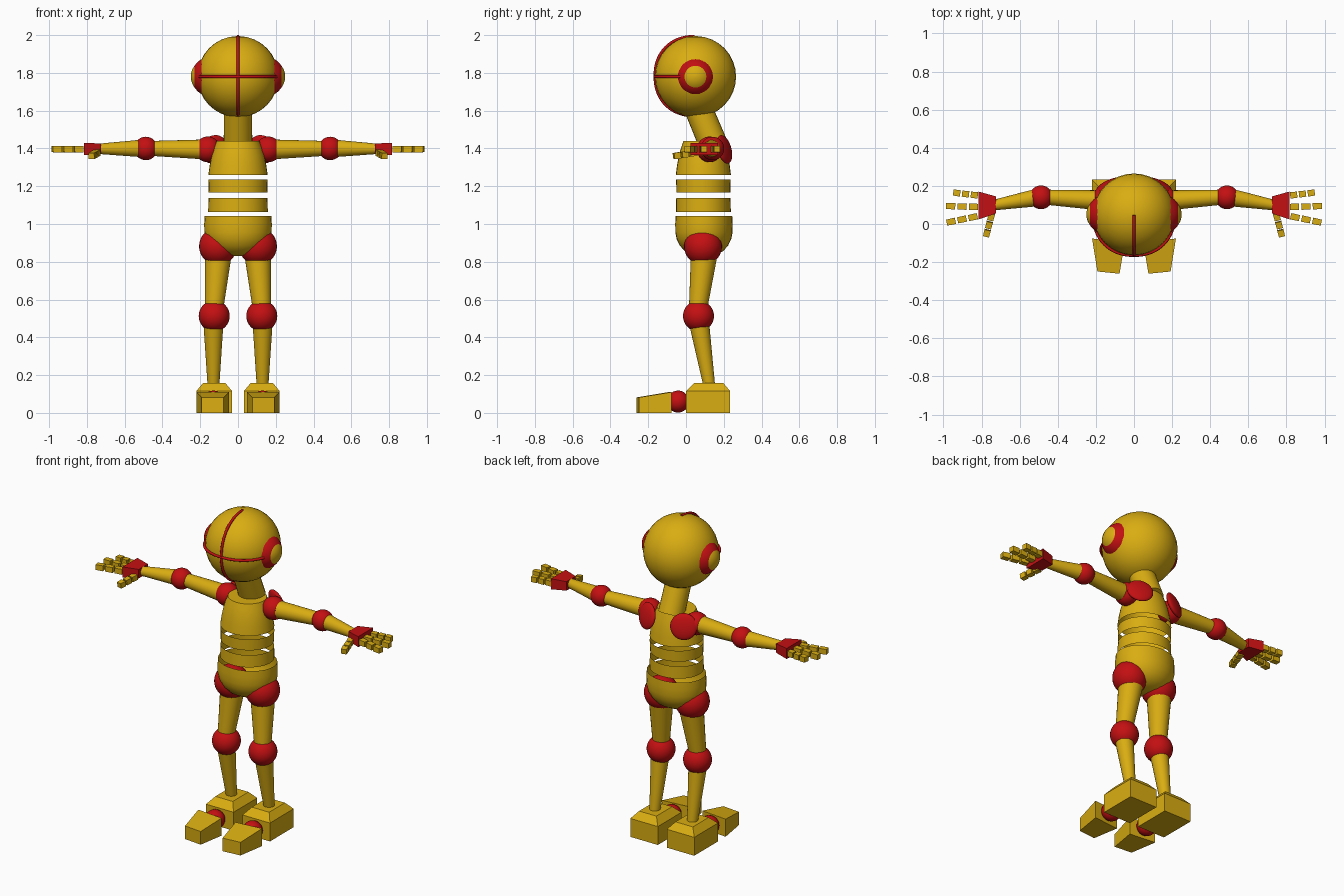
import bpy, bmesh, math
from mathutils import Vector

cube = bpy.data.objects.get("Cube")
if cube:
    bpy.data.objects.remove(cube, do_unlink=True)


def material(name, color):
    m = bpy.data.materials.new(name)
    m.use_nodes = True
    m.diffuse_color = color
    m.node_tree.nodes["Principled BSDF"].inputs["Base Color"].default_value = color
    return m


YELLOW = material("golden yellow", (0.70, 0.42, 0.006, 1))
RED = material("joint red", (0.55, 0.005, 0.006, 1))


def finish(name, bm, mat, closed=True):
    if closed:
        bmesh.ops.recalc_face_normals(bm, faces=bm.faces)
    mesh = bpy.data.meshes.new(name)
    bm.to_mesh(mesh)
    bm.free()
    mesh.materials.append(mat)
    ob = bpy.data.objects.new(name, mesh)
    bpy.context.collection.objects.link(ob)
    bpy.ops.object.select_all(action="DESELECT")
    ob.select_set(True)
    bpy.context.view_layer.objects.active = ob
    bpy.ops.object.shade_smooth_by_angle(angle=math.radians(35))
    return ob


def loft(name, rings, mat, cap_start=True, cap_end=True):
    """Skin a list of closed rings of points."""
    bm = bmesh.new()
    rows = [[bm.verts.new(p) for p in ring] for ring in rings]
    n = len(rows[0])
    for a, b in zip(rows, rows[1:]):
        for i in range(n):
            j = (i + 1) % n
            bm.faces.new((a[i], a[j], b[j], b[i]))
    if cap_start:
        bm.faces.new(rows[0][::-1])
    if cap_end:
        bm.faces.new(rows[-1])
    return finish(name, bm, mat)


def turned(name, profile, origin, direction, mat, squash=(1, 1), caps=(True, True), n=32):
    """Revolve (radius, height) pairs around a direction."""
    q = Vector((0, 0, 1)).rotation_difference(Vector(direction))
    rings = []
    for r, h in profile:
        rings.append([Vector(origin) + q @ Vector((r * squash[0] * math.cos(t), r * squash[1] * math.sin(t), h))
                      for t in (2 * math.pi * i / n for i in range(n))])
    return loft(name, rings, mat, *caps)


def ball(name, center, r, direction, mat, low=1.0, high=1.0, flat=1.0):
    """Sphere, optionally cut flat at fractions of its radius along a direction."""
    a, b = math.asin(-min(low, 0.9995)), math.asin(min(high, 0.9995))
    steps = 16
    prof = [(r * math.cos(a + (b - a) * i / steps), flat * r * math.sin(a + (b - a) * i / steps))
            for i in range(steps + 1)]
    return turned(name, prof, center, direction, mat)


def rod(name, a, b, ra, rb, mat):
    d = Vector(b) - Vector(a)
    return turned(name, [(ra, 0), (rb, d.length)], a, d, mat, n=24)


def block(name, sections, u, v, mat):
    """Box-like solid through (center, half width, half height) sections."""
    u, v = Vector(u), Vector(v)
    rings = [[Vector(c) + u * a * w + v * b * h for a, b in ((-1, -1), (1, -1), (1, 1), (-1, 1))]
             for c, w, h in sections]
    return loft(name, rings, mat)


def face_band(name, center, r, vertical):
    """Thin tube bent over the front of the head."""
    curve = bpy.data.curves.new(name, "CURVE")
    curve.dimensions = "3D"
    curve.bevel_depth = 0.008
    curve.bevel_resolution = 2
    curve.use_fill_caps = True
    line = curve.splines.new("POLY")
    n = 40
    line.points.add(n)
    for i, p in enumerate(line.points):
        t = math.pi * (i / n - 0.5)
        side = math.copysign(abs(math.sin(t)) ** 0.92, t) * r
        front = -max(math.cos(t), 0) ** 0.92 * r
        off = Vector((0, front, side)) if vertical else Vector((side, front, 0))
        p.co = (*(Vector(center) + off), 1)
    curve.materials.append(RED)
    bpy.context.collection.objects.link(bpy.data.objects.new(name, curve))


# Head and neck
HEAD = (0, 0.05, 1.78)
UP = (0, 0, 1)
ball("head", HEAD, 0.215, UP, YELLOW)
face_band("face_band_vertical", (0, 0.046, 1.783), 0.21, True)
face_band("face_band_horizontal", (0, 0.048, 1.78), 0.213, False)
rod("neck", (0, 0.07, 1.6), (0, 0.145, 1.42), 0.074, 0.076, YELLOW)

# Hollow torso sliced into shells
T = (0, 0.092, 0)
turned("chest", [(0.157, 1.26), (0.15, 1.31), (0.14, 1.36), (0.128, 1.4), (0.113, 1.44)],
       T, UP, YELLOW, (1, 0.93), (False, True))
turned("upper_belly_band", [(0.155, 1.168), (0.157, 1.236)], T, UP, YELLOW, (1, 0.92), (False, False))
turned("lower_belly_band", [(0.158, 1.063), (0.156, 1.138)], T, UP, YELLOW, (1, 0.92), (False, False))
turned("pelvis", [(0.03, 0.83), (0.08, 0.838), (0.12, 0.857), (0.15, 0.885), (0.17, 0.92),
                  (0.178, 0.955), (0.179, 1.0), (0.176, 1.043)],
       (0, 0.095, 0), UP, YELLOW, (1, 0.85), (True, False))

for s, side in ((1, "left"), (-1, "right")):
    def P(x, y, z):
        return Vector((s * x, y, z))

    # Ear cups
    ball(side + "_ear_cup", P(0.14, 0.05, 1.78), 0.107, (s, 0, 0), RED)
    ball(side + "_ear_button", P(0.156, 0.05, 1.78), 0.094, (s, 0, 0), YELLOW)

    # Shoulder and shoulder blade
    ball(side + "_shoulder", P(0.16, 0.125, 1.395), 0.068, (s, 0, 0), RED, 1.0, 0.65)
    ball(side + "_shoulder_blade", P(0.126, 0.203, 1.395), 0.078, (s * 0.4, 0.9, 0.25), RED, 0.9, 1.0, 0.3)

    # Arm
    rod(side + "_upper_arm", P(0.19, 0.125, 1.395), P(0.45, 0.14, 1.4), 0.052, 0.04, YELLOW)
    ball(side + "_elbow", P(0.488, 0.14, 1.4), 0.062, (s, 0, 0), RED, 0.78, 0.78)
    rod(side + "_forearm", P(0.525, 0.136, 1.4), P(0.73, 0.1, 1.398), 0.045, 0.028, YELLOW)

    # Hand with three fingers and a thumb
    block(side + "_palm", [(P(0.725, 0.1, 1.398), 0.045, 0.028), (P(0.815, 0.097, 1.397), 0.073, 0.033)],
          (0, 1, 0), UP, RED)
    fingers = {"back": (P(0.838, 0.152, 1.396), P(0.93, 0.163, 1.396)),
               "middle": (P(0.842, 0.09, 1.396), P(0.962, 0.094, 1.396)),
               "front": (P(0.845, 0.036, 1.396), P(0.96, 0.012, 1.396)),
               "thumb": (P(0.75, 0.037, 1.375), P(0.772, -0.048, 1.362))}
    for label, (a, b) in fingers.items():
        along = (b - a).normalized()
        across = along.cross(Vector(UP)).normalized()
        half = (b - a).length * 0.2
        for k in range(3):
            c = a.lerp(b, k / 2)
            block(f"{side}_{label}_finger_{k + 1}",
                  [(c - along * half, 0.017, 0.017), (c + along * half, 0.016, 0.016)],
                  across, across.cross(along), YELLOW)

    # Leg
    ball(side + "_hip", P(0.106, 0.09, 0.882), 0.1, UP, RED, 0.78, 1.0)
    rod(side + "_thigh", P(0.105, 0.095, 0.83), P(0.125, 0.066, 0.57), 0.07, 0.05, YELLOW)
    ball(side + "_knee", P(0.126, 0.066, 0.513), 0.082, UP, RED, 0.83, 0.83)
    rod(side + "_shin", P(0.13, 0.072, 0.46), P(0.13, 0.123, 0.145), 0.052, 0.031, YELLOW)

    # Foot
    block(side + "_heel", [(P(0.126, 0.117, 0), 0.095, 0.117), (P(0.126, 0.117, 0.115), 0.095, 0.117),
                           (P(0.126, 0.12, 0.157), 0.06, 0.078)], (1, 0, 0), (0, 1, 0), YELLOW)
    ball(side + "_toe_joint", P(0.13, -0.042, 0.06), 0.058, (0, 1, 0), RED, 0.76, 0.76)
    block(side + "_toe", [(P(0.134, -0.085, 0.055), 0.086, 0.055), (P(0.134, -0.255, 0.041), 0.058, 0.041)],
          (1, s * 0.1, 0), UP, YELLOW)
